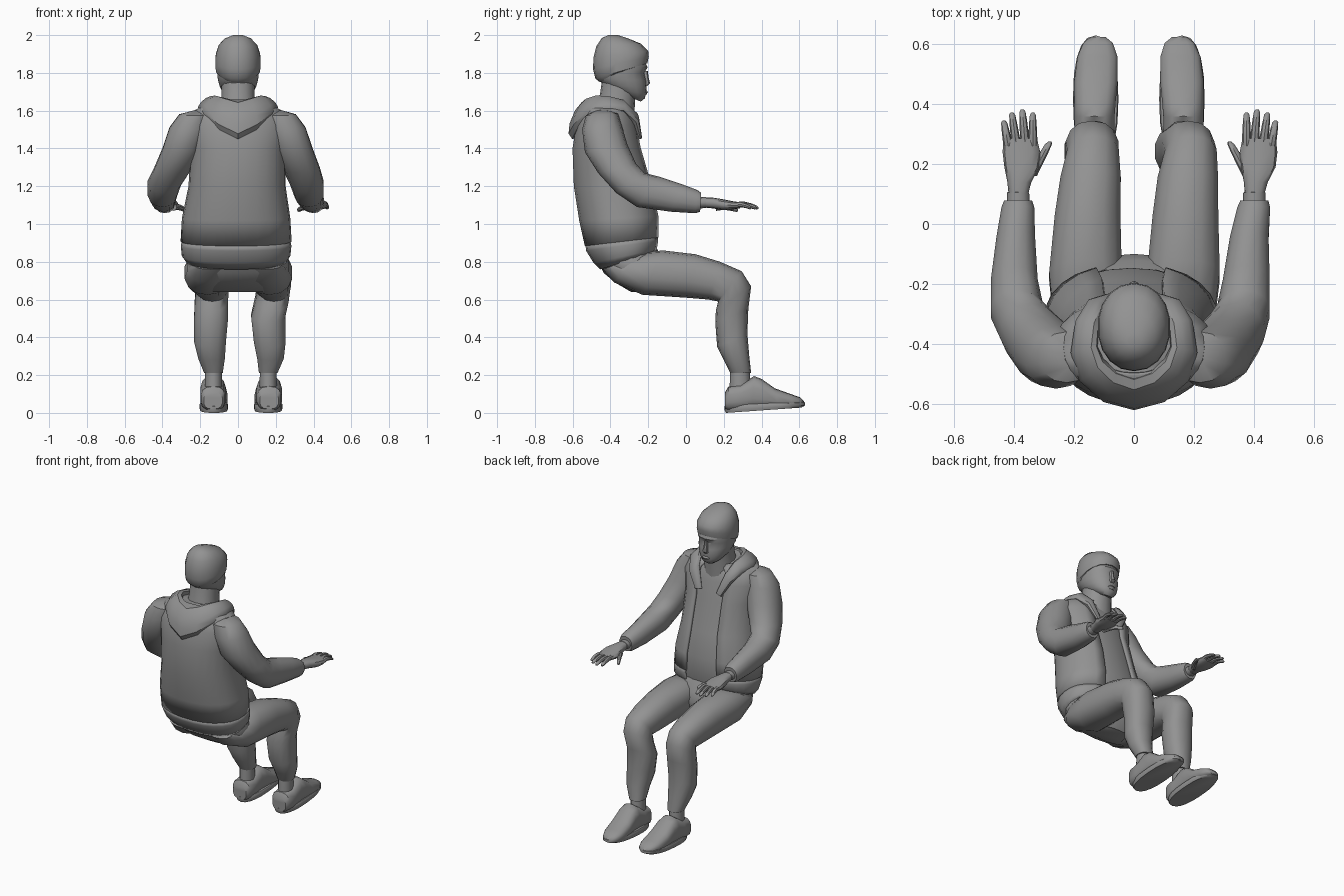
import bpy, bmesh, math
from mathutils import Vector as V

grey = bpy.data.materials.new("dark_grey")
grey.diffuse_color = (.29, .29, .29, 1)


def loft(name, rings, n=14, p=2.2, arc=None, thick=0.0, angle=40):
    """Skin rings (centre, half-axis a, half-axis b); arc leaves an opening around a."""
    bm = bmesh.new()
    rows = []
    for c, a, b in rings:
        row = []
        for i in range(n):
            if arc:
                t = math.radians(arc + (360 - 2 * arc) * i / (n - 1))
            else:
                t = 2 * math.pi * i / n
            u, v = math.cos(t), math.sin(t)
            u = math.copysign(abs(u) ** (2 / p), u)
            v = math.copysign(abs(v) ** (2 / p), v)
            row.append(bm.verts.new(c + a * u + b * v))
        rows.append(row)
    for r, s in zip(rows, rows[1:]):
        for i in range(n - 1 if arc else n):
            j = (i + 1) % n
            bm.faces.new((r[i], r[j], s[j], s[i]))
    if not arc:
        bm.faces.new(rows[0])
        bm.faces.new(rows[-1])
    bmesh.ops.recalc_face_normals(bm, faces=bm.faces)
    me = bpy.data.meshes.new(name)
    bm.to_mesh(me)
    bm.free()
    me.materials.append(grey)
    ob = bpy.data.objects.new(name, me)
    bpy.context.collection.objects.link(ob)
    if thick:
        m = ob.modifiers.new("thickness", "SOLIDIFY")
        m.thickness, m.offset = thick, 0
    bpy.ops.object.select_all(action="DESELECT")
    ob.select_set(True)
    bpy.context.view_layer.objects.active = ob
    bpy.ops.object.shade_smooth_by_angle(angle=math.radians(angle))
    return ob


def prof(rows, grow=1.0):
    """Rows of side-view points A and B, centre x and half width -> rings."""
    out = []
    for ya, za, yb, zb, x, w in rows:
        A, B = V((x, ya, za)), V((x, yb, zb))
        out.append(((A + B) / 2, (A - B) / 2 * grow, V((w * grow, 0, 0))))
    return out


# head, knitted cap and neck
loft("head", prof([
    (-.33, 1.975, -.43, 1.975, 0, .05), (-.26, 1.94, -.46, 1.94, 0, .09),
    (-.215, 1.89, -.475, 1.89, 0, .108), (-.213, 1.85, -.478, 1.85, 0, .113),
    (-.203, 1.83, -.478, 1.83, 0, .114), (-.22, 1.80, -.47, 1.80, 0, .112),
    (-.21, 1.76, -.465, 1.77, 0, .108), (-.208, 1.72, -.44, 1.74, 0, .098),
    (-.212, 1.69, -.41, 1.72, 0, .085), (-.218, 1.665, -.37, 1.70, 0, .066),
    (-.24, 1.648, -.34, 1.69, 0, .04)]), 18, 2.1)
loft("cap", prof([
    (-.36, 2.0, -.41, 2.0, 0, .025), (-.30, 1.98, -.445, 1.985, 0, .07),
    (-.24, 1.955, -.475, 1.94, 0, .103), (-.2, 1.915, -.49, 1.88, 0, .119),
    (-.197, 1.885, -.492, 1.82, 0, .122), (-.205, 1.85, -.48, 1.77, 0, .118),
    (-.25, 1.845, -.455, 1.75, 0, .10)]), 18, 2.1)
loft("neck", prof([
    (-.265, 1.70, -.445, 1.76, 0, .088), (-.27, 1.65, -.455, 1.69, 0, .089),
    (-.275, 1.53, -.48, 1.58, 0, .105)]))
loft("nose", prof([
    (-.202, 1.81, -.24, 1.81, 0, .010), (-.198, 1.775, -.24, 1.775, 0, .014),
    (-.19, 1.745, -.24, 1.735, 0, .02), (-.205, 1.73, -.24, 1.725, 0, .016)]), 8)
loft("lips", prof([
    (-.208, 1.708, -.24, 1.708, 0, .02), (-.202, 1.698, -.24, 1.698, 0, .03),
    (-.21, 1.684, -.24, 1.684, 0, .02)]), 8)

# torso: closed shirt inside an open jacket
body = [(-.31, 1.63, -.50, 1.655, 0, .13), (-.285, 1.585, -.545, 1.605, 0, .23),
        (-.26, 1.52, -.575, 1.52, 0, .262), (-.235, 1.40, -.595, 1.40, 0, .245),
        (-.175, 1.20, -.588, 1.20, -.005, .25), (-.14, 1.04, -.56, 1.02, -.01, .28),
        (-.14, .93, -.53, .885, -.01, .287)]
loft("shirt", prof(body + [(-.155, .86, -.46, .80, -.01, .26)], .965), 24, 2.25)
loft("jacket", prof(body), 24, 2.25, arc=21, thick=.014)
loft("jacket_hem_band", prof([
    (-.145, .935, -.525, .885, -.01, .28), (-.142, .91, -.522, .86, -.01, .285),
    (-.15, .87, -.485, .80, -.01, .28), (-.17, .855, -.45, .765, -.01, .262)]),
    24, 2.3, arc=23, thick=.016)

# hood folded around the neck: inner edge and outer edge pairs
half = [((.055, -.25, 1.46), (.10, -.24, 1.45)), ((.10, -.285, 1.59), (.155, -.265, 1.54)),
        ((.12, -.34, 1.65), (.195, -.33, 1.60)), ((.125, -.41, 1.67), (.208, -.43, 1.60)),
        ((.105, -.46, 1.675), (.18, -.515, 1.57)), ((.06, -.50, 1.665), (.10, -.578, 1.50))]
mid = [((0, -.52, 1.65), (0, -.603, 1.45))]
flip = lambda q: (-q[0], q[1], q[2])
pairs = half + mid + [(flip(i), flip(o)) for i, o in reversed(half)]
pairs = [(V(i), V(o)) for i, o in pairs]
cen = [(i + o) / 2 for i, o in pairs]
thick = [.012, .026, .026, .028, .036, .044, .046]
rings = []
for k, (i, o) in enumerate(pairs):
    t = cen[min(k + 1, len(cen) - 1)] - cen[max(k - 1, 0)]
    a = (o - i) / 2
    rings.append((cen[k], a, t.cross(a).normalized() * thick[min(k, 12 - k)]))
loft("hood", rings, 10)

# trouser seat
loft("trouser_seat", prof([
    (-.16, .88, -.44, .87, 0, .24), (-.12, .81, -.465, .80, 0, .268),
    (-.10, .75, -.435, .74, 0, .272), (-.11, .69, -.375, .69, 0, .245),
    (-.14, .645, -.29, .64, 0, .16)]), 20, 2.2)

# limbs: A point, B point, centre x (left, right), half width
leg = [(-.32, .80, -.445, .76, -.135, .135, .095), (-.24, .85, -.38, .69, -.15, .15, .122),
       (-.12, .86, -.23, .625, -.162, .165, .124), (.05, .84, 0, .61, -.155, .172, .112),
       (.18, .80, .12, .60, -.145, .18, .103), (.295, .75, .17, .59, -.137, .19, .088),
       (.345, .67, .158, .54, -.14, .18, .09), (.33, .55, .155, .48, -.142, .16, .092),
       (.325, .42, .165, .35, -.148, .168, .086), (.335, .30, .20, .28, -.14, .172, .072),
       (.345, .21, .235, .21, -.13, .16, .05)]
ankle = [(.335, .24, .235, .24, -.13, .16, .044), (.345, .12, .23, .12, -.13, .16, .046)]
shoe = [(.207, .11, .207, .02, -.132, .165, .05), (.225, .14, .225, .012, -.132, .165, .064),
        (.29, .15, .29, .012, -.132, .165, .069), (.36, .195, .35, .014, -.132, .165, .068),
        (.40, .18, .42, .016, -.13, .163, .07), (.47, .13, .49, .02, -.127, .16, .074),
        (.56, .098, .56, .025, -.122, .155, .068), (.605, .082, .605, .03, -.12, .152, .05),
        (.625, .06, .625, .035, -.12, .152, .025)]
sole = [(.61, .028, .212, 0, -.128, .16, .072), (.63, .04, .205, .012, -.128, .16, .076),
        (.63, .055, .205, .035, -.128, .16, .076), (.62, .06, .21, .04, -.128, .16, .072)]
arm = [(-.40, 1.60, -.48, 1.60, -.19, .19, .05), (-.36, 1.585, -.53, 1.575, -.225, .22, .088),
       (-.34, 1.52, -.55, 1.50, -.26, .255, .105), (-.31, 1.42, -.535, 1.38, -.295, .29, .106),
       (-.265, 1.32, -.465, 1.27, -.345, .335, .10), (-.22, 1.27, -.37, 1.165, -.39, .365, .09),
       (-.14, 1.25, -.26, 1.09, -.40, .375, .08), (-.02, 1.21, -.08, 1.065, -.395, .385, .066),
       (.06, 1.18, .05, 1.057, -.388, .40, .056), (.08, 1.165, .075, 1.065, -.387, .402, .048)]
wrist = [(.05, 1.145, .05, 1.08, -.387, .402, .038), (.105, 1.142, .105, 1.085, -.387, .402, .037),
         (.108, 1.137, .108, 1.09, -.387, .403, .031)]
palm = [(.09, 1.14, .09, 1.088, -.387, .402, .031), (.14, 1.14, .14, 1.083, -.383, .407, .04),
        (.19, 1.132, .19, 1.075, -.375, .415, .058), (.24, 1.122, .24, 1.076, -.376, .416, .063),
        (.285, 1.115, .285, 1.083, -.38, .418, .056)]
parts = {"trouser_leg": (leg, 14, 2.3), "ankle_sock": (ankle, 12, 2), "shoe": (shoe, 14, 2.7),
         "shoe_sole": (sole, 20, 2.4), "sleeve": (arm, 14, 2.2), "sleeve_cuff": (wrist, 12, 2),
         "palm": (palm, 12, 2.4)}
# finger: base offset, base y, tip offset, tip y (offset is towards the body)
fingers = [(-.042, .26, -.057, .345), (-.016, .27, -.03, .372), (.014, .27, .005, .383),
           (.040, .26, .04, .372), (.035, .16, .097, .275)]
for k, side in enumerate(("left", "right")):
    for name, (rows, n, p) in parts.items():
        loft(side + "_" + name, prof([r[:4] + (r[4 + k], r[6]) for r in rows]), n, p)
    s, x0 = (1, -.378) if k == 0 else (-1, .416)
    for j, (b, yb, e, ye) in enumerate(fingers):
        rows = []
        for f, z, r in ((0, 1.1, .016), (.35, 1.104, .0145), (.7, 1.096, .0125),
                        (.93, 1.087, .010), (1, 1.084, .005)):
            y = yb + (ye - yb) * f
            if j == 4:
                z, r = z - .012, r * 1.15
            rows.append((y, z + r, y, z - r, x0 + s * (b + (e - b) * f), r))
        loft(side + ("_thumb" if j == 4 else "_finger"), prof(rows), 8, 2)
